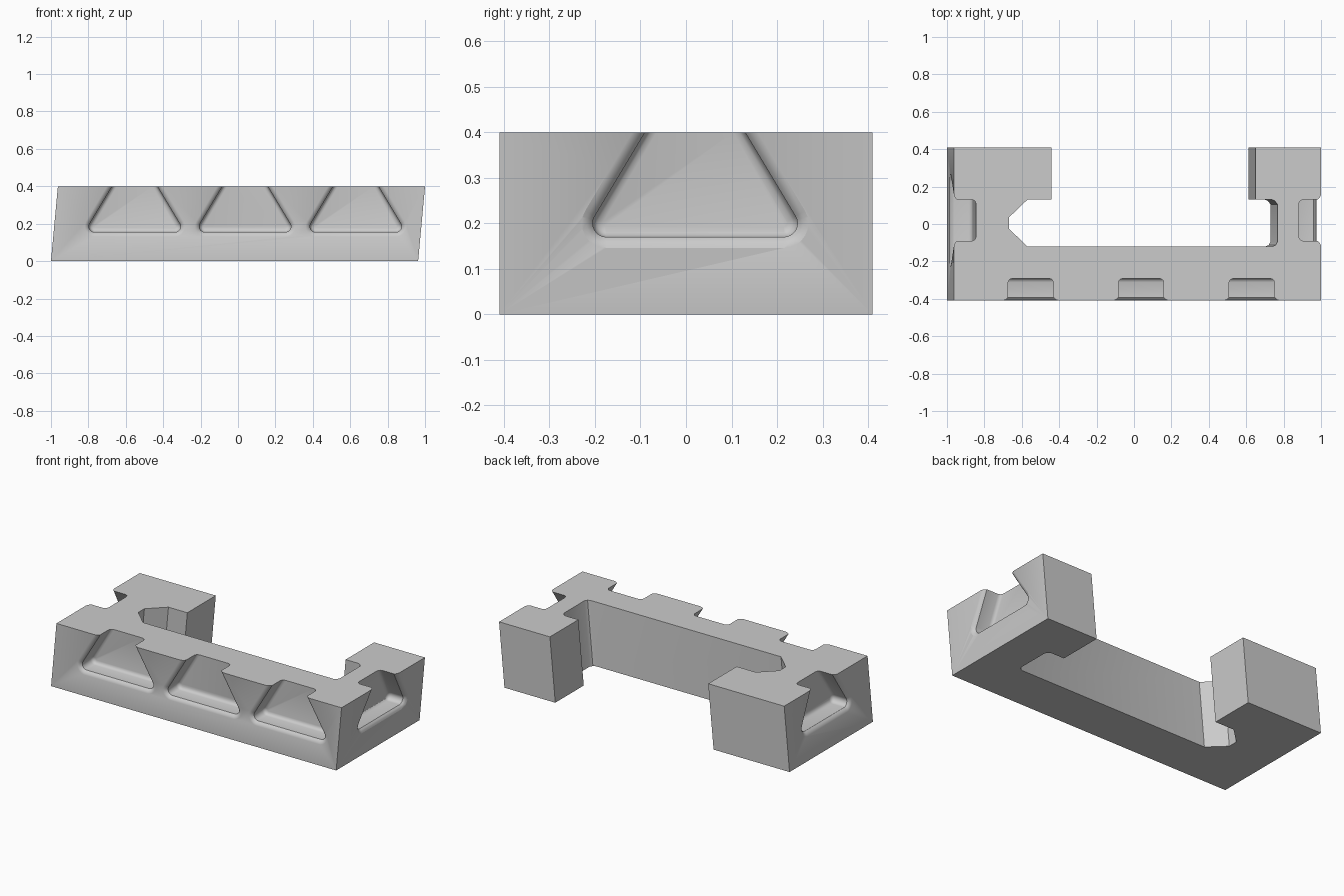
import bpy, bmesh
from math import radians, cos, sin, atan2

cube = bpy.data.objects.get("Cube")
if cube:
    bpy.data.objects.remove(cube, do_unlink=True)

HEIGHT, LEAN, HALF_DEPTH = 0.4, 0.037, 0.41

grey = bpy.data.materials.new("stone grey")
grey.use_nodes = True
COLOUR = (0.6, 0.6, 0.6, 1)
grey.diffuse_color = COLOUR
grey.node_tree.nodes["Principled BSDF"].inputs["Base Color"].default_value = COLOUR


def lean(x, z):
    """The whole block leans towards +x with height."""
    return x + LEAN * z / HEIGHT


def loft(name, rings):
    """Closed solid through a list of equal rings of points."""
    bm = bmesh.new()
    loops = [[bm.verts.new(p) for p in ring] for ring in rings]
    for a, b in zip(loops, loops[1:]):
        for i in range(len(a)):
            j = (i + 1) % len(a)
            bm.faces.new((a[i], a[j], b[j], b[i]))
    bm.faces.new(loops[0][::-1])
    bm.faces.new(loops[-1])
    bmesh.ops.recalc_face_normals(bm, faces=bm.faces)
    mesh = bpy.data.meshes.new(name)
    bm.to_mesh(mesh)
    bm.free()
    mesh.materials.append(grey)
    obj = bpy.data.objects.new(name, mesh)
    bpy.context.collection.objects.link(obj)
    return obj


def pocket_ring(half, z, radius, grow):
    """Tapered opening with rounded lower corners, enlarged by grow."""
    slope, rise, steps = 0.6, 0.28, 8
    r = radius + grow
    start = atan2(slope, 1)
    side = [(half - slope * rise + r * cos(start), z + rise + r * sin(start))]
    for i in range(steps + 1):
        angle = start + (radians(-90) - start) * i / steps
        side.append((half + r * cos(angle), z + r * sin(angle)))
    return side + [(-u, v) for u, v in reversed(side)]


# Depth and growth: flared lip, straight wall, rounded inner edge
SECTIONS = [(-0.03, 0.024), (0, 0.024), (0.004, 0.014), (0.01, 0.006),
            (0.018, 0), (0.098, 0), (0.109, -0.004), (0.116, -0.011),
            (0.119, -0.022)]


def cutter(name, half, z, place):
    rings = [[place(u, v, d) for u, v in pocket_ring(half, z, 0.03, g)]
             for d, g in SECTIONS]
    obj = loft(name, rings)
    obj.hide_render = True
    obj.hide_set(True)
    return obj


# Bracket-shaped block, outlined at its base
outline = [(-1, -0.41), (0.963, -0.41), (0.963, 0.41), (0.613, 0.41),
           (0.613, 0.13), (0.7, 0.13), (0.715, 0.124), (0.73, 0.105),
           (0.73, -0.095), (0.72, -0.113), (0.703, -0.12),
           (-0.607, -0.12), (-0.706, -0.025), (-0.706, 0.035),
           (-0.607, 0.13), (-0.477, 0.13), (-0.477, 0.41), (-1, 0.41)]
block = loft("bracket_block", [[(lean(x, z), y, z) for x, y in outline]
                               for z in (0, HEIGHT)])

# Three pockets along the front, one on each end
cutters = []
for i, cx in enumerate((-0.552, 0.038, 0.63)):
    cutters.append(cutter(f"front_pocket_cutter_{i + 1}", 0.215, 0.185,
                          lambda u, v, d: (cx + u, d - HALF_DEPTH, v)))
for name, x, inward in (("right", -1, 1), ("left", 0.963, -1)):
    cutters.append(cutter(f"{name}_pocket_cutter", 0.195, 0.2,
                          lambda u, v, d: (lean(x + inward * d, v), 0.02 + u, v)))

for tool in cutters:
    mod = block.modifiers.new(tool.name, "BOOLEAN")
    mod.operation, mod.solver, mod.object = "DIFFERENCE", "EXACT", tool

# Apply the cuts and smooth the rounded edges
bpy.ops.object.select_all(action="DESELECT")
block.select_set(True)
bpy.context.view_layer.objects.active = block
for tool in cutters:
    bpy.ops.object.modifier_apply(modifier=tool.name)
    bpy.data.objects.remove(tool, do_unlink=True)
bpy.ops.object.shade_smooth_by_angle(angle=radians(32))
